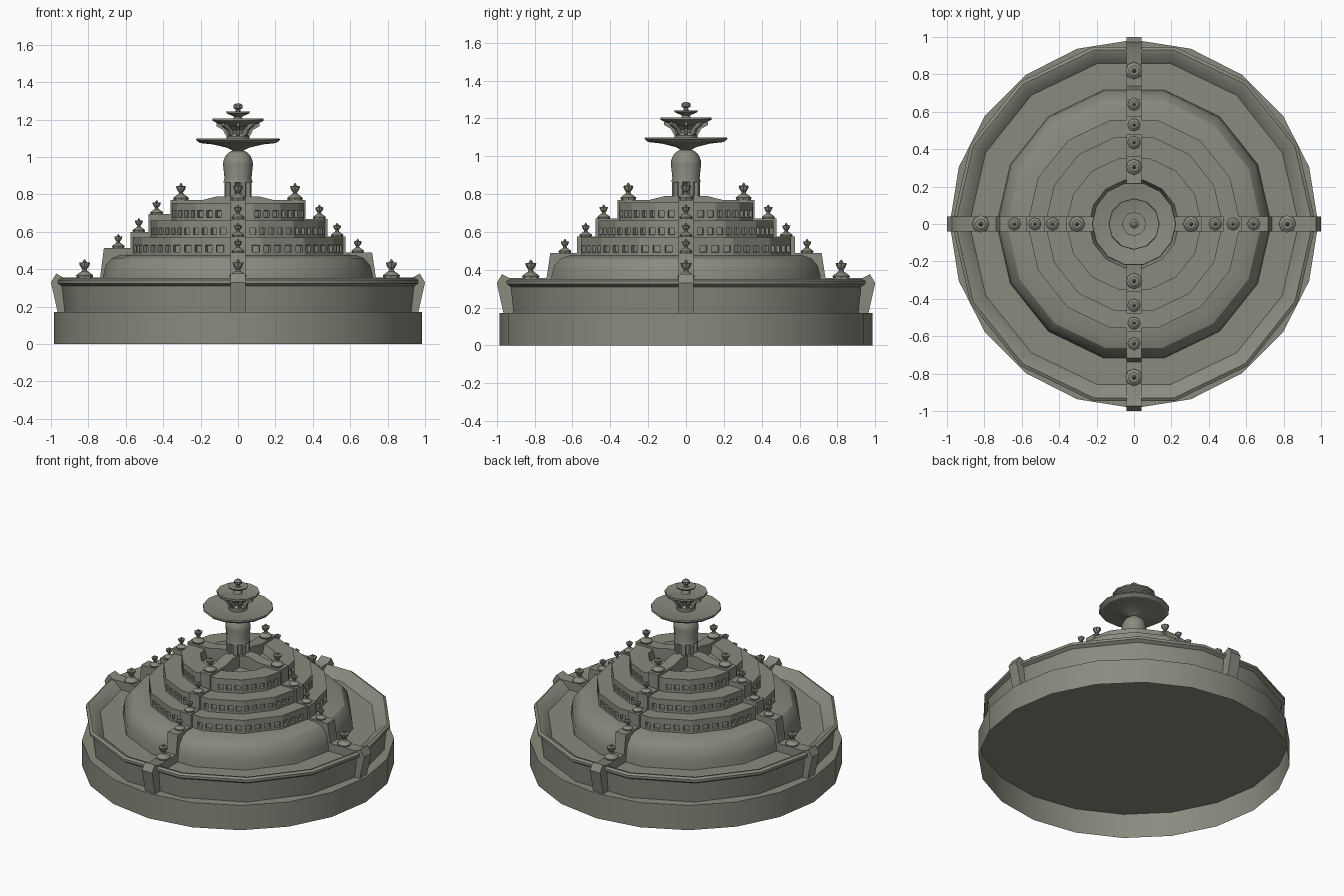
import bpy, bmesh
from math import sin, cos, tau, pi
from mathutils import Matrix, Vector

if "Cube" in bpy.data.objects:
    bpy.data.objects.remove(bpy.data.objects["Cube"])

STONE = bpy.data.materials.new("stone")
STONE.diffuse_color = (0.25, 0.26, 0.21, 1)
STONE.use_nodes = True
STONE.node_tree.nodes["Principled BSDF"].inputs["Base Color"].default_value = STONE.diffuse_color


def finish(bm, name, angle=30):
    me = bpy.data.meshes.new(name)
    bm.to_mesh(me)
    bm.free()
    ob = bpy.data.objects.new(name, me)
    bpy.context.collection.objects.link(ob)
    me.materials.append(STONE)
    bpy.ops.object.select_all(action='DESELECT')
    ob.select_set(True)
    bpy.context.view_layer.objects.active = ob
    bpy.ops.object.shade_smooth_by_angle(angle=angle * pi / 180)
    return ob


def lathe(name, profile, n, loc=(0, 0, 0), scale=1.0, phase=0.0):
    """Revolve (radius, z) points, listed bottom to top, around z."""
    bm = bmesh.new()
    rings = []
    for r, z in profile:
        if r == 0:
            rings.append([bm.verts.new((0, 0, z))] * n)
        else:
            rings.append([bm.verts.new((r * cos(tau * i / n + phase), r * sin(tau * i / n + phase), z))
                          for i in range(n)])
    for a, b in zip(rings, rings[1:]):
        for i in range(n):
            j = (i + 1) % n
            bm.faces.new(list(dict.fromkeys((a[i], a[j], b[j], b[i]))))
    bmesh.ops.transform(bm, matrix=Matrix.Translation(loc) @ Matrix.Scale(scale, 4), verts=bm.verts)
    return finish(bm, name)


def window_wall(name, r, z0, z1, count, n=14):
    """Faceted wall with a row of recessed windows on each facet."""
    bm = bmesh.new()
    mid = (z0 + z1) / 2 - 0.012
    levels = [z0, mid - 0.018, mid + 0.018, z1]
    cuts = [0.0]
    for k in range(count):
        cuts += [(k + 0.2) / count, (k + 0.8) / count]
    cuts.append(1.0)
    windows = []
    for i in range(n):
        a, b = (Vector((r * cos(tau * t / n), r * sin(tau * t / n), 0)) for t in (i, i + 1))
        for c in range(len(cuts) - 1):
            p, q = a.lerp(b, cuts[c]), a.lerp(b, cuts[c + 1])
            for k in range(3):
                f = bm.faces.new([bm.verts.new((v.x, v.y, z)) for v, z in
                                  ((p, levels[k]), (q, levels[k]), (q, levels[k + 1]), (p, levels[k + 1]))])
                m = f.calc_center_median()
                if k == 1 and c % 2 == 1 and min(abs(m.x), abs(m.y)) > 0.06:
                    windows.append(f)
    bmesh.ops.remove_doubles(bm, verts=bm.verts, dist=1e-5)
    bm.normal_update()
    bmesh.ops.inset_individual(bm, faces=windows, thickness=0.001, depth=-0.02)
    finish(bm, name)


def extrude_profile(name, pts, width, angle):
    """Extrude an (r, z) outline sideways and turn it around z."""
    bm = bmesh.new()
    f = bm.faces.new([bm.verts.new((r, -width / 2, z)) for r, z in pts])
    ext = bmesh.ops.extrude_face_region(bm, geom=[f])["geom"]
    bmesh.ops.translate(bm, vec=(0, width, 0), verts=[v for v in ext if isinstance(v, bmesh.types.BMVert)])
    bmesh.ops.recalc_face_normals(bm, faces=bm.faces)
    bmesh.ops.rotate(bm, matrix=Matrix.Rotation(angle, 3, 'Z'), verts=bm.verts)
    finish(bm, name)


# Plinth: hollow drum, open below, closed at its top
lathe("plinth_wall", [(0.985, 0), (0.985, 0.172), (0, 0.172)], 20)

# Basin: flared wall, lip, inner slope, floor
lathe("basin", [(0.935, 0.172), (0.95, 0.31), (0.972, 0.325), (0.972, 0.342), (0.955, 0.352),
                (0.93, 0.345), (0.88, 0.30), (0.70, 0.30)], 14)

# Rounded mound under the tiers
lathe("mound", [(0.735, 0.29), (0.73, 0.36), (0.715, 0.42), (0.68, 0.46), (0.63, 0.477), (0.5, 0.48)], 14)

# Three windowed tiers with flat terraces
for name, r, z0, z1, inner, count in (("lower_tier", 0.57, 0.475, 0.57, 0.45, 4),
                                      ("middle_tier", 0.475, 0.57, 0.66, 0.34, 4),
                                      ("upper_tier", 0.362, 0.66, 0.755, 0.24, 3)):
    window_wall(name, r, z0, z1, count)
    lathe(name + "_terrace", [(r, z1), (inner, z1)], 14)
lathe("summit_recess", [(0.24, 0.755), (0.22, 0.70), (0, 0.70)], 14)

# Four stepped piers, each with five urns
URN = [(0.042, 0), (0.046, 0.012), (0.034, 0.022), (0.016, 0.034), (0.011, 0.045), (0.018, 0.052),
       (0.026, 0.066), (0.029, 0.08), (0.012, 0.082), (0.005, 0.095), (0, 0.1)]
for d, side in enumerate(("right", "back", "left", "front")):
    a = d * pi / 2
    up = 0.025 if side == "left" else 0.0
    steps = [0.49 + up, 0.575 + up, 0.67 + up, 0.77]
    outline = [(0.0, 0.69), (0.0, 0.79), (0.11, 0.79), (0.19, 0.77), (0.362, steps[3]), (0.362, steps[2]),
               (0.478, steps[2]), (0.478, steps[1]), (0.575, steps[1]), (0.575, steps[0]),
               (0.717, steps[0]), (0.737, 0.357), (0.935, 0.357), (0.972, 0.377), (1.0, 0.33),
               (0.965, 0.172), (0.85, 0.172), (0.5, 0.4)]
    extrude_profile(side + "_pier", outline, 0.078, a)
    for k, (r, z, s) in enumerate(((0.82, 0.355, 1.0), (0.64, steps[0], 0.74), (0.53, steps[1], 0.74),
                                   (0.435, steps[2], 0.76), (0.305, steps[3], 0.92))):
        lathe(f"{side}_urn_{k}", URN, 8, (r * cos(a), r * sin(a), z), s)

# Central column: core with small pillars, drum and domed cap
lathe("column_core", [(0.055, 0.70), (0.055, 0.88)], 12)
for i in range(8):
    t = tau * (i + 0.5) / 8
    lathe(f"column_pillar_{i}", [(0.017, 0.78), (0.017, 0.87)], 4,
          (0.062 * cos(t), 0.062 * sin(t), 0), phase=t + pi / 4)
lathe("column_drum", [(0.05, 0.862), (0.078, 0.865), (0.072, 0.885), (0.08, 0.96), (0.078, 0.98),
                      (0.065, 1.01), (0.042, 1.03), (0.03, 1.033), (0.032, 1.045), (0.025, 1.05)], 12)

# Stacked dishes of the fountain
lathe("large_dish", [(0.03, 1.035), (0.06, 1.05), (0.13, 1.067), (0.205, 1.075), (0.225, 1.092),
                     (0.222, 1.1), (0.2, 1.098), (0.15, 1.085), (0.05, 1.085)], 14)
lathe("middle_stem", [(0.06, 1.08), (0.062, 1.11), (0.045, 1.125), (0.05, 1.14), (0.08, 1.165)], 12)
lathe("middle_dish", [(0.05, 1.16), (0.115, 1.183), (0.137, 1.195), (0.135, 1.206), (0.115, 1.2),
                      (0.03, 1.195)], 12)
lathe("small_dish", [(0.03, 1.19), (0.02, 1.215), (0.06, 1.233), (0.064, 1.243), (0.02, 1.24)], 12)
lathe("finial", [(0.015, 1.235), (0.012, 1.255), (0.025, 1.262), (0.025, 1.277), (0.012, 1.287), (0, 1.287)], 10)

# Curved brackets holding the middle dish
for i in range(8):
    extrude_profile(f"dish_bracket_{i}", [(0.04, 1.11), (0.065, 1.115), (0.08, 1.145), (0.115, 1.165),
                                          (0.115, 1.182), (0.085, 1.175), (0.06, 1.15), (0.04, 1.14)],
                    0.018, tau * i / 8)
